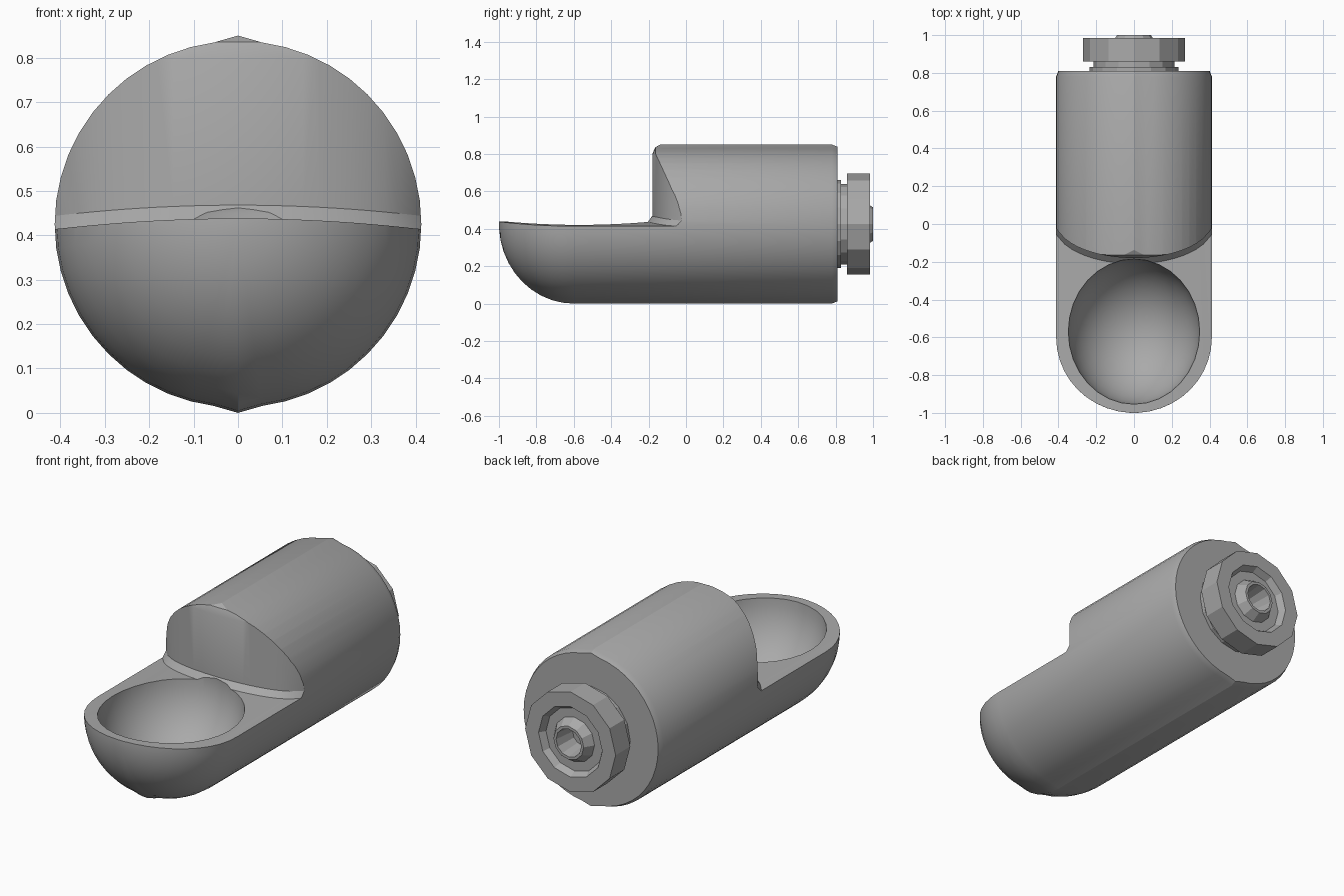
import bpy, bmesh, math

cube = bpy.data.objects.get("Cube")
if cube:
    bpy.data.objects.remove(cube, do_unlink=True)

AXIS_Z = 0.425
RADIUS = 0.413

grey = bpy.data.materials.new("plain grey")
grey.diffuse_color = (0.4, 0.4, 0.4, 1)
grey.use_nodes = True
grey.node_tree.nodes["Principled BSDF"].inputs["Base Color"].default_value = (0.4, 0.4, 0.4, 1)


def loft(name, rings):
    """Skin a list of equal-length closed rings and cap both ends."""
    bm = bmesh.new()
    rows = [[bm.verts.new(p) for p in ring] for ring in rings]
    n = len(rows[0])
    for a, b in zip(rows, rows[1:]):
        for i in range(n):
            j = (i + 1) % n
            bm.faces.new((a[i], a[j], b[j], b[i]))
    bm.faces.new(rows[0][::-1])
    bm.faces.new(rows[-1])
    bmesh.ops.recalc_face_normals(bm, faces=bm.faces)
    mesh = bpy.data.meshes.new(name)
    bm.to_mesh(mesh)
    bm.free()
    mesh.materials.append(grey)
    obj = bpy.data.objects.new(name, mesh)
    bpy.context.collection.objects.link(obj)
    return obj


def circle(y, r, sides, ridge=0.0):
    """Ring around the long axis; a ridge lifts the top and bottom seam."""
    ring = []
    for i in range(sides):
        a = 2 * math.pi * i / sides
        rr = r + ridge if i % (sides // 2) == sides // 4 else r
        ring.append((rr * math.cos(a), y, AXIS_Z + rr * math.sin(a)))
    return ring


def activate(obj):
    bpy.ops.object.select_all(action='DESELECT')
    obj.select_set(True)
    bpy.context.view_layer.objects.active = obj


def subtract(target, cutter):
    cutter.hide_render = True
    mod = target.modifiers.new("cut", 'BOOLEAN')
    mod.operation = 'DIFFERENCE'
    mod.solver = 'EXACT'
    mod.object = cutter
    activate(target)
    bpy.ops.object.modifier_apply(modifier=mod.name)
    bpy.data.objects.remove(cutter, do_unlink=True)


# Round body: elliptical nose, straight barrel, small chamfer at the back
rings = []
for k in range(11):
    t = math.radians(3 + 87 * k / 10)
    s = math.sin(t)
    rings.append(circle(-0.6 - 0.4 * math.cos(t), RADIUS * s, 48, 0.012 * s))
rings.append(circle(0.78, RADIUS, 48, 0.012))
rings.append(circle(0.81, RADIUS - 0.012, 48, 0.012))
body = loft("body", rings)

# Step cutter: bowed wall with a fillet at its foot and a rounded top edge
columns = []
for k in range(25):
    x = -0.44 + 0.88 * k / 24
    u = min(1, abs(x) / 0.42)
    wall = 0.02 - 0.2 * math.sqrt(1 - u * u)
    ledge = 0.438 - 0.025 * u * u
    columns.append([(x, y, z) for y, z in (
        (-1.2, ledge), (wall - 0.03, ledge), (wall, ledge + 0.03),
        (wall, 0.8), (wall + 0.015, 0.835), (wall + 0.06, 0.86), (-1.2, 0.9))])
subtract(body, loft("step_cutter", columns))

# Bowl scooped into the ledge
bpy.ops.mesh.primitive_uv_sphere_add(segments=32, ring_count=20, radius=1,
                                     location=(0, -0.57, 0.45))
bowl = bpy.context.object
bowl.name = "bowl_cutter"
bowl.scale = (0.35, 0.385, 0.37)
bpy.context.view_layer.update()
subtract(body, bowl)

activate(body)
bpy.ops.object.shade_smooth_by_angle(angle=math.radians(28))

# Stepped neck behind the body
loft("neck", [circle(y, r, 16) for y, r in (
    (0.8, 0.235), (0.83, 0.235), (0.83, 0.215), (0.87, 0.215))])

# Faceted end knob with a recessed face and a hollow centre boss
loft("knob", [circle(y, r, 12) for y, r in (
    (0.86, 0.27), (0.985, 0.27), (0.985, 0.19), (0.95, 0.17), (0.95, 0.12),
    (1.0, 0.09), (1.0, 0.075), (0.88, 0.06))])
